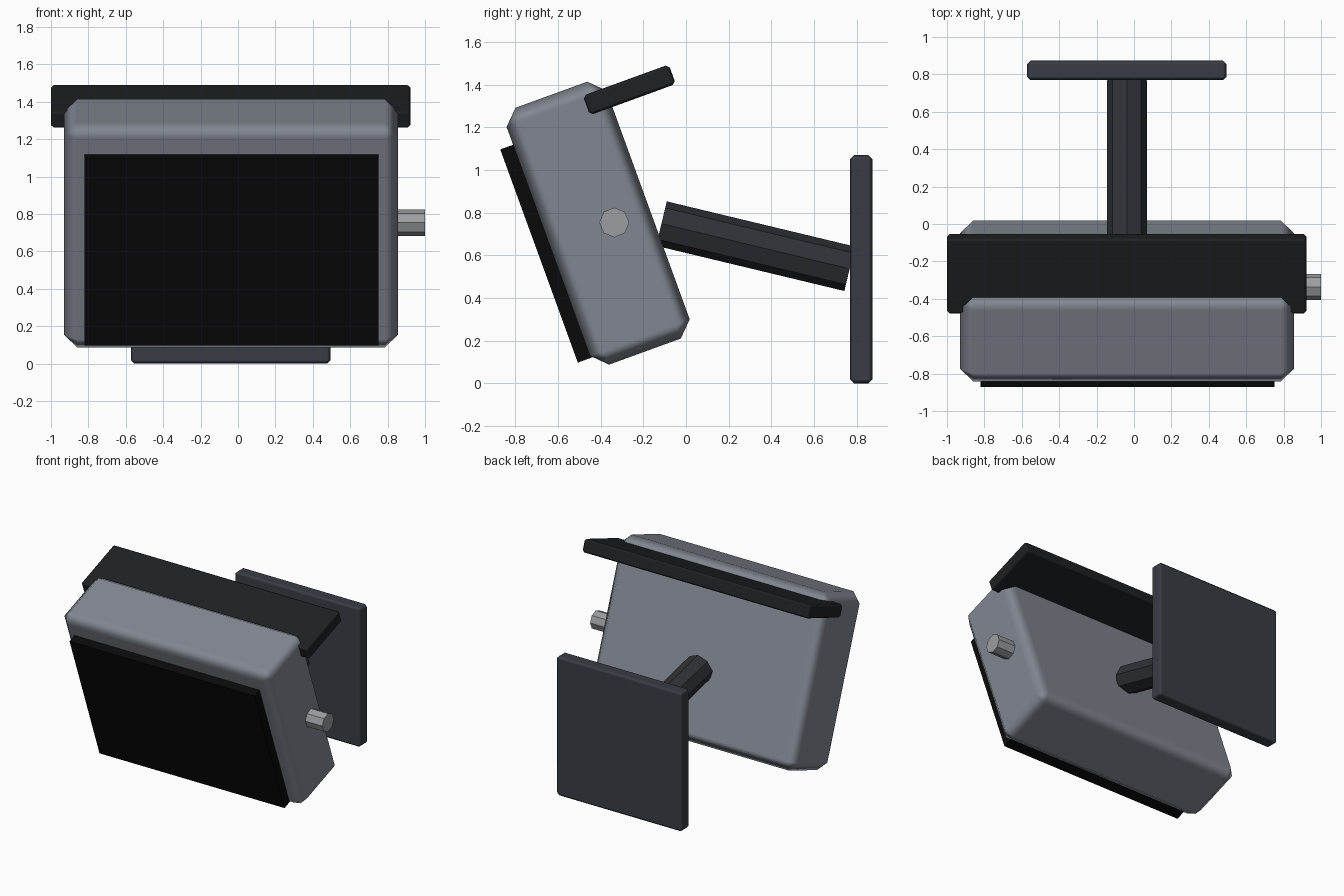
import bpy
from math import radians, pi
from mathutils import Matrix, Vector

if "Cube" in bpy.data.objects:
    bpy.data.objects.remove(bpy.data.objects["Cube"])

CX = -0.038                                   # mid-plane of the model
TILT = Matrix.Rotation(radians(20), 4, 'X')   # lean of the display head


def material(name, rgb):
    m = bpy.data.materials.new(name)
    m.diffuse_color = (*rgb, 1)
    m.use_nodes = True
    m.node_tree.nodes["Principled BSDF"].inputs["Base Color"].default_value = m.diffuse_color
    return m


CASE = material("case_grey", (0.22, 0.24, 0.28))
BLACK = material("black", (0.003, 0.003, 0.003))
CHARCOAL = material("charcoal", (0.014, 0.015, 0.017))
SLATE = material("slate", (0.04, 0.046, 0.058))
DARK = material("dark_slate", (0.028, 0.031, 0.038))
METAL = material("metal", (0.33, 0.34, 0.36))


def finish(name, mat, bevel):
    ob = bpy.context.object
    ob.name = name
    ob.data.materials.append(mat)
    if bevel:
        bpy.ops.object.shade_smooth()
        mod = ob.modifiers.new("bevel", 'BEVEL')
        mod.width = bevel
        mod.segments = 1
        mod.harden_normals = True
    return ob


def box(name, x, y, z, mat, bevel=0, frame=Matrix()):
    """Box from (min, max) ranges, placed in an optional rotated frame."""
    lo, hi = Vector((x[0], y[0], z[0])), Vector((x[1], y[1], z[1]))
    bpy.ops.mesh.primitive_cube_add(size=1)
    ob = finish(name, mat, bevel)
    ob.data.transform(Matrix.Diagonal((*(hi - lo), 1)))
    ob.matrix_world = frame @ Matrix.Translation((lo + hi) / 2)
    return ob


def rod(name, radius, length, centre, rotation, mat):
    bpy.ops.mesh.primitive_cylinder_add(vertices=8, radius=radius, depth=length,
                                        location=centre, rotation=rotation)
    return finish(name, mat, 0)


# Tilted display head: casing, screen and rain hood
box("casing", (-0.93, 0.855), (-0.379, 0.119), (0.206, 1.487), CASE, 0.07, TILT)
box("screen", (-0.82, 0.75), (-0.443, -0.36), (0.265, 1.328), BLACK, 0, TILT)
box("hood", (-1.0, 0.922), (0.007, 0.435), (1.335, 1.432), CHARCOAL, 0.015, TILT)

# Side knob
rod("knob", 0.07, 0.2, (0.9, -0.336, 0.754), (0, pi / 2, 0), METAL)

# Support arm and wall plate
rod("arm", 0.107, 0.907, (CX, 0.326, 0.643), (radians(-103.5), 0, 0), DARK)
box("wall_plate", (-0.573, 0.495), (0.769, 0.874), (0.0, 1.07), SLATE, 0.02)
